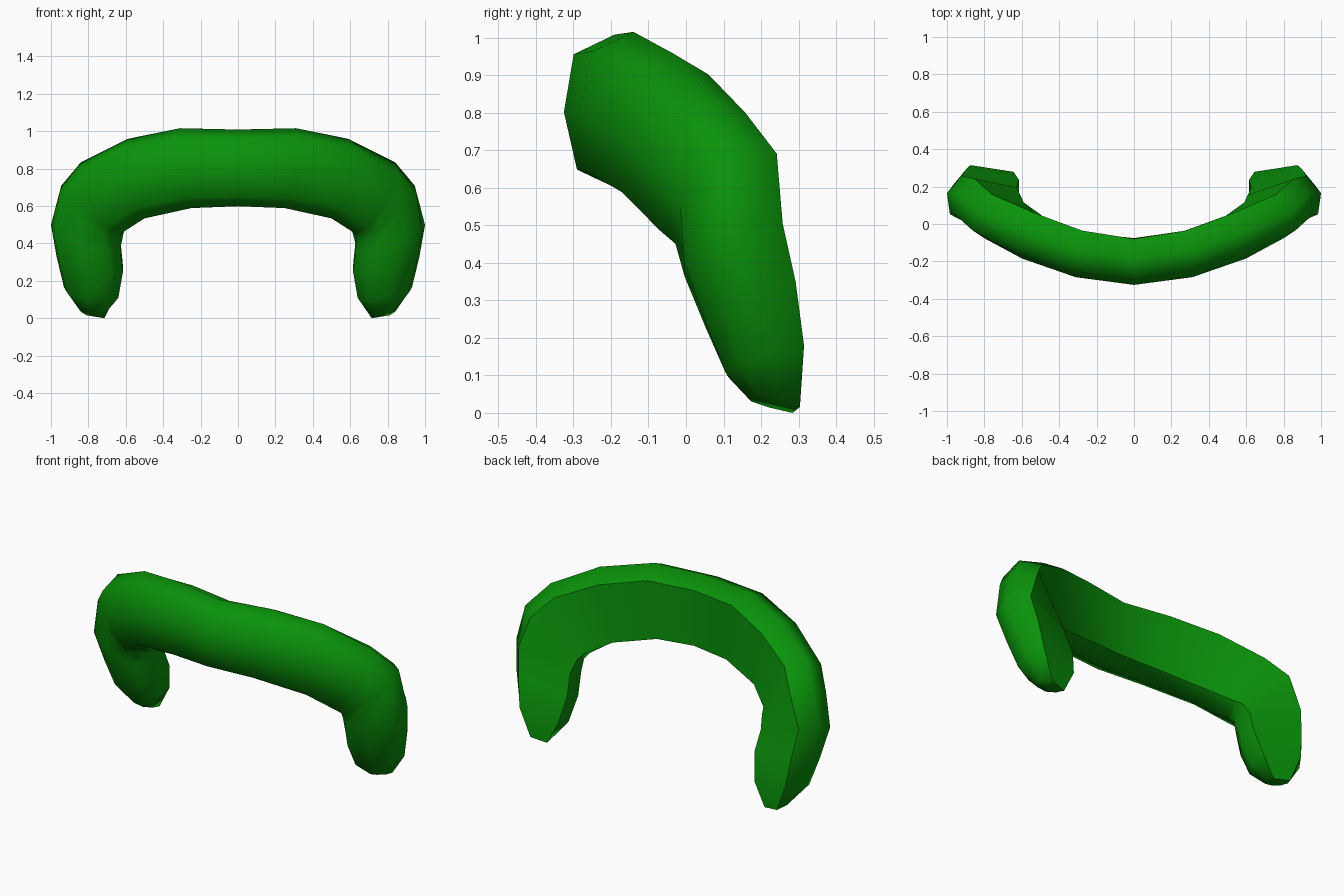
import bpy, bmesh
from mathutils import Vector

if "Cube" in bpy.data.objects:
    bpy.data.objects.remove(bpy.data.objects["Cube"])

# Half of the band: outer rim point, inner rim point, thickness scale
HALF = [
    ((0.00, -.19, 1.00), (0.00, -.185, .59), 1.0),
    ((0.31, -.14, 1.007), (0.25, -.16, .58), 1.0),
    ((0.59, -.035, .95), (0.50, -.08, .525), 1.0),
    ((0.84, .07, .825), (0.625, .015, .445), 1.0),
    ((0.945, .16, .70), (0.635, .05, .425), 1.0),
    ((1.00, .165, .49), (0.63, .085, .36), 1.0),
    ((0.97, .205, .32), (0.615, .135, .24), .95),
    ((0.93, .235, .155), (0.64, .19, .10), .82),
    ((0.84, .25, .025), (0.72, .225, .005), .55),
]
# Cross-section: (fraction across the width, distance towards the front)
SECTION = [(.74, -.11), (1, 0), (.75, .11), (0, .138), (-.75, .105), (-1, 0), (-.85, -.11)]


def flip(p):
    return (-p[0], p[1], p[2])


stations = [(flip(o), flip(i), s) for o, i, s in reversed(HALF[1:])] + HALF
centres = [(Vector(o) + Vector(i)) / 2 for o, i, s in stations]
last = len(stations) - 1

# Sweep the rounded-front, flat-back section along the arch
bm = bmesh.new()
rings = []
for k, (o, i, s) in enumerate(stations):
    across = (Vector(o) - Vector(i)) / 2
    along = centres[min(k + 1, last)] - centres[max(k - 1, 0)]
    front = along.cross(across).normalized()
    if k in (0, last):  # tips turn up slightly towards the front
        front.z = .25
        front.normalize()
    rings.append([bm.verts.new(centres[k] + across * a + front * b * s) for a, b in SECTION])

n = len(SECTION)
for r, q in zip(rings, rings[1:]):
    for j in range(n):
        bm.faces.new((r[j], r[(j + 1) % n], q[(j + 1) % n], q[j]))
bm.faces.new(rings[0])
bm.faces.new(rings[-1])
bmesh.ops.recalc_face_normals(bm, faces=bm.faces)

# Smooth everywhere except the rim of the flat back
for f in bm.faces:
    f.smooth = True
for r, q in zip(rings, rings[1:]):
    for j in (0, n - 1):
        bm.edges.get((r[j], q[j])).smooth = False
for r in (rings[0], rings[-1]):
    bm.edges.get((r[0], r[-1])).smooth = False

# Rest on the ground
low = min(v.co.z for v in bm.verts)
for v in bm.verts:
    v.co.z -= low

mesh = bpy.data.meshes.new("curved_band")
bm.to_mesh(mesh)
bm.free()
band = bpy.data.objects.new("curved_band", mesh)
bpy.context.collection.objects.link(band)

green = bpy.data.materials.new("green")
green.diffuse_color = (.003, .29, .003, 1)
green.use_nodes = True
green.node_tree.nodes["Principled BSDF"].inputs["Base Color"].default_value = green.diffuse_color
mesh.materials.append(green)
